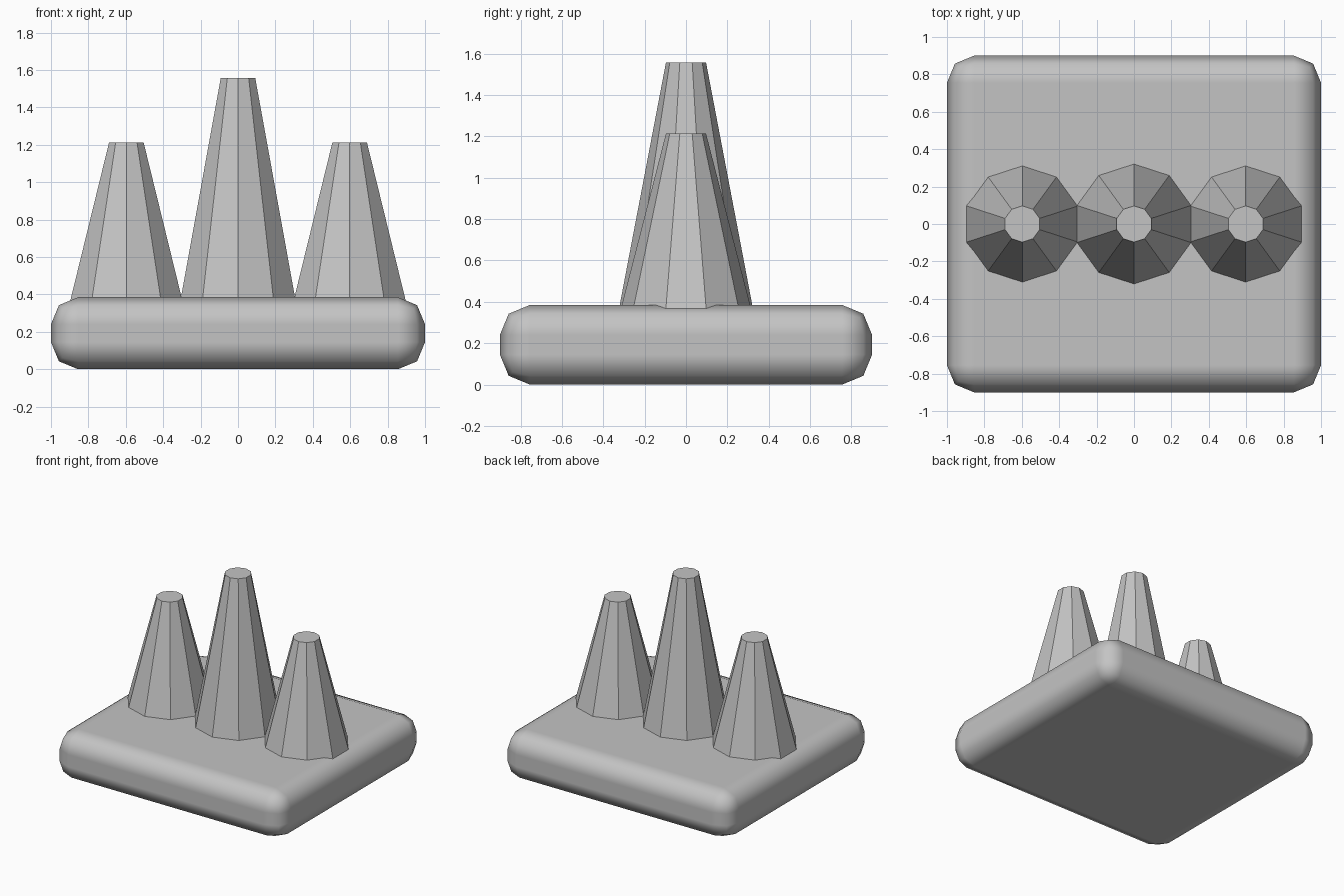
import bpy
import bmesh
from mathutils import Matrix

if "Cube" in bpy.data.objects:
    bpy.data.objects.remove(bpy.data.objects["Cube"])

grey = bpy.data.materials.new("plain_grey")
grey.diffuse_color = (0.55, 0.55, 0.55, 1)
grey.use_nodes = True
grey.node_tree.nodes["Principled BSDF"].inputs["Base Color"].default_value = grey.diffuse_color


def finish(name, bm, smooth=False):
    for f in bm.faces:
        f.smooth = smooth
    mesh = bpy.data.meshes.new(name)
    bm.to_mesh(mesh)
    bm.free()
    mesh.materials.append(grey)
    obj = bpy.data.objects.new(name, mesh)
    bpy.context.collection.objects.link(obj)
    return obj


# Rounded slab base
W, D, H = 2.0, 1.8, 0.385
bm = bmesh.new()
bmesh.ops.create_cube(bm, size=1, matrix=Matrix.Translation((0, 0, H / 2)) @ Matrix.Diagonal((W, D, H, 1)))
base = finish("base", bm, smooth=True)
bevel = base.modifiers.new("rounded_edges", 'BEVEL')
bevel.width = 0.145
bevel.segments = 2
bevel.limit_method = 'NONE'
bevel.harden_normals = True


# Ten-sided tapered pegs, sunk into the base
def peg(name, x, top):
    bottom = 0.235
    bm = bmesh.new()
    bmesh.ops.create_cone(bm, cap_ends=True, segments=10, radius1=0.349, radius2=0.097,
                          depth=top - bottom,
                          matrix=Matrix.Translation((x, 0, (top + bottom) / 2)))
    finish(name, bm)


peg("middle_peg", 0, 1.557)
for side, x in (("left", -0.597), ("right", 0.597)):
    peg(side + "_peg", x, 1.213)
